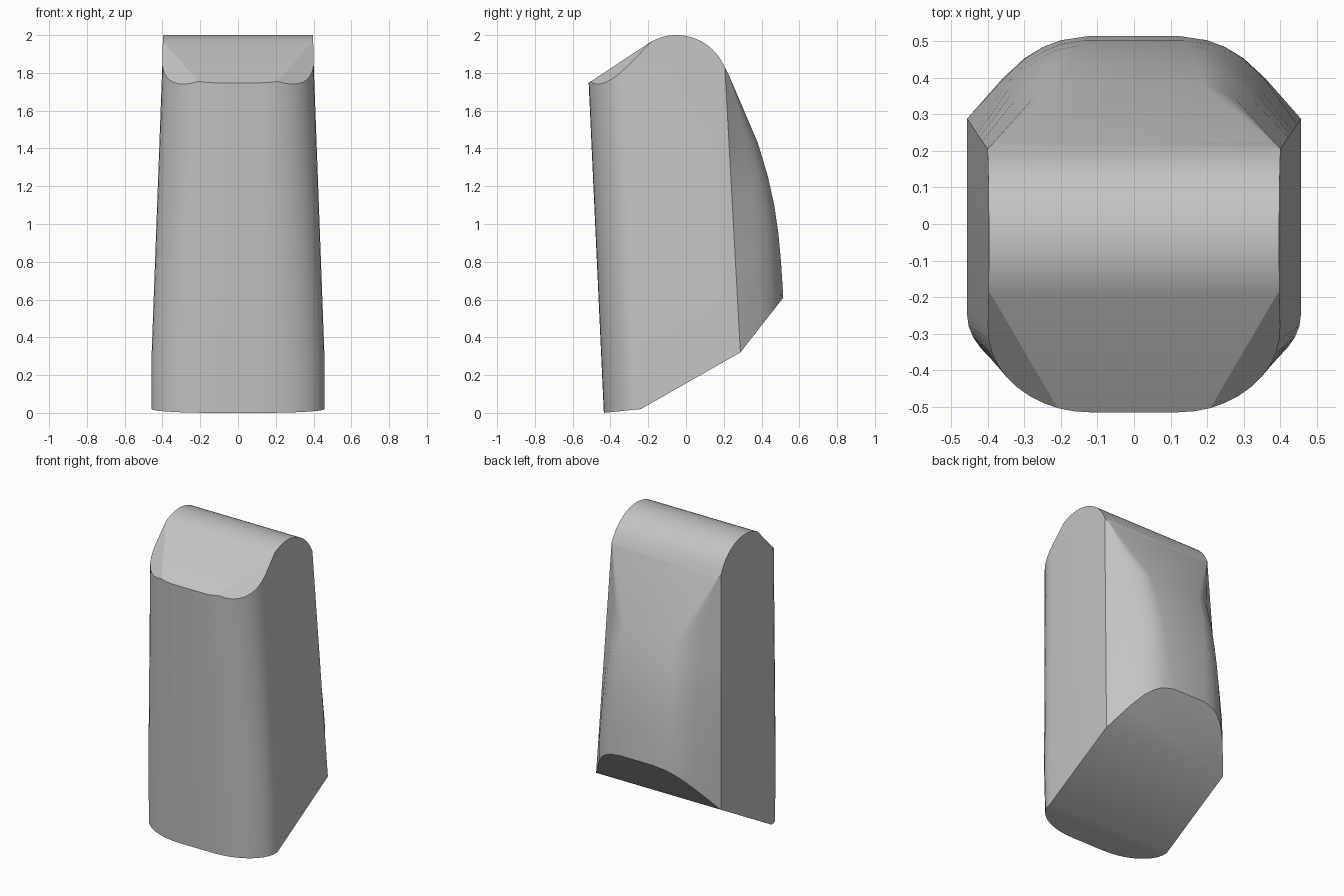
import bpy, bmesh, math
from mathutils import Vector

cube = bpy.data.objects.get("Cube")
if cube:
    bpy.data.objects.remove(cube, do_unlink=True)


def lerp(a, b, t):
    return a + (b - a) * max(0.0, min(1.0, t))


# Rear bulge: (height, y of the centre line)
REAR = [(-0.1, 0.517), (0.32, 0.517), (0.61, 0.515), (0.8, 0.503), (0.95, 0.489),
        (1.1, 0.467), (1.25, 0.434), (1.43, 0.38), (1.84, 0.205), (2.1, 0.205)]
# Rear corner: (lower x, upper x, share of the bulge depth)
CORNER = [(0.36, 0.32, 0.5), (0.3, 0.28, 0.74), (0.25, 0.245, 0.87),
          (0.2, 0.22, 0.95), (0.12, 0.19, 1.0)]
STEPS = 10


def half_ring(z, rear):
    """Points of the +x half of the body at one height, front to rear."""
    w = lerp(0.457, 0.395, (z - 0.32) / 1.68)
    front = -0.435 - 0.046 * z
    side_front = -0.24 - 0.022 * z
    side_rear = lerp(0.288, 0.205, (z - 0.32) / 1.52)
    pts = []
    for i in range(STEPS + 1):
        a = math.pi / 2 * i / STEPS
        pts.append((0.12 + (w - 0.12) * math.sin(a),
                    side_front + (front - side_front) * math.cos(a)))
    pts.append((w, side_rear))
    for low, high, share in CORNER:
        x = lerp(low, high, (z - 0.61) / 0.82)
        x = lerp(x, w, (z - 1.43) / 0.41)
        pts.append((x, lerp(side_rear, rear, share)))
    return pts


# Lofted body
bm = bmesh.new()
rings = []
for z, rear in REAR:
    half = half_ring(z, rear)
    loop = half + [(-x, y) for x, y in reversed(half)]
    rings.append([bm.verts.new((x, y, z)) for x, y in loop])
count = len(rings[0])
for lower, upper in zip(rings, rings[1:]):
    for i in range(count):
        j = (i + 1) % count
        bm.faces.new((lower[i], lower[j], upper[j], upper[i]))
bm.faces.new(list(reversed(rings[0])))
bm.faces.new(rings[-1])
bmesh.ops.remove_doubles(bm, verts=bm.verts, dist=0.0005)
bmesh.ops.recalc_face_normals(bm, faces=bm.faces)


def trim(point, normal):
    """Slice off everything on the normal side of a plane and cap it."""
    geom = bm.verts[:] + bm.edges[:] + bm.faces[:]
    bmesh.ops.bisect_plane(bm, geom=geom, dist=0.00001, plane_co=point,
                           plane_no=Vector(normal).normalized(), clear_outer=True)
    rim = [e for e in bm.edges if e.is_boundary]
    bmesh.ops.holes_fill(bm, edges=rim, sides=0)


# Sloped underside: front lip, main slope, steep rear slope
UNDER = [(-0.435, 0.0), (-0.24, 0.02), (0.288, 0.32), (0.515, 0.61)]
for (y0, z0), (y1, z1) in zip(UNDER, UNDER[1:]):
    trim((0, y0, z0), (0, z1 - z0, y0 - y1))

# Rounded top, from the front slope over to the rear slope
R = 0.275
for k in range(19):
    a = math.radians(-33.4 + k * 5.3)
    n = Vector((0, math.sin(a), math.cos(a)))
    trim(Vector((0, -0.05, 2.0 - R)) + n * R, n)

# Shallow bevels at the two front top corners
for s in (1, -1):
    trim((s * 0.2, -0.5, 1.765), (s * 0.018, -0.029, 0.028))

bmesh.ops.remove_doubles(bm, verts=bm.verts, dist=0.0005)
bmesh.ops.recalc_face_normals(bm, faces=bm.faces)
mesh = bpy.data.meshes.new("tapered_body")
bm.to_mesh(mesh)
bm.free()
body = bpy.data.objects.new("tapered_body", mesh)
bpy.context.collection.objects.link(body)

# Plain grey finish
grey = bpy.data.materials.new("plain_grey")
grey.use_nodes = True
color = (0.55, 0.55, 0.55, 1.0)
grey.diffuse_color = color
grey.node_tree.nodes["Principled BSDF"].inputs["Base Color"].default_value = color
mesh.materials.append(grey)

bpy.ops.object.select_all(action="DESELECT")
body.select_set(True)
bpy.context.view_layer.objects.active = body
bpy.ops.object.shade_smooth_by_angle(angle=math.radians(25))
